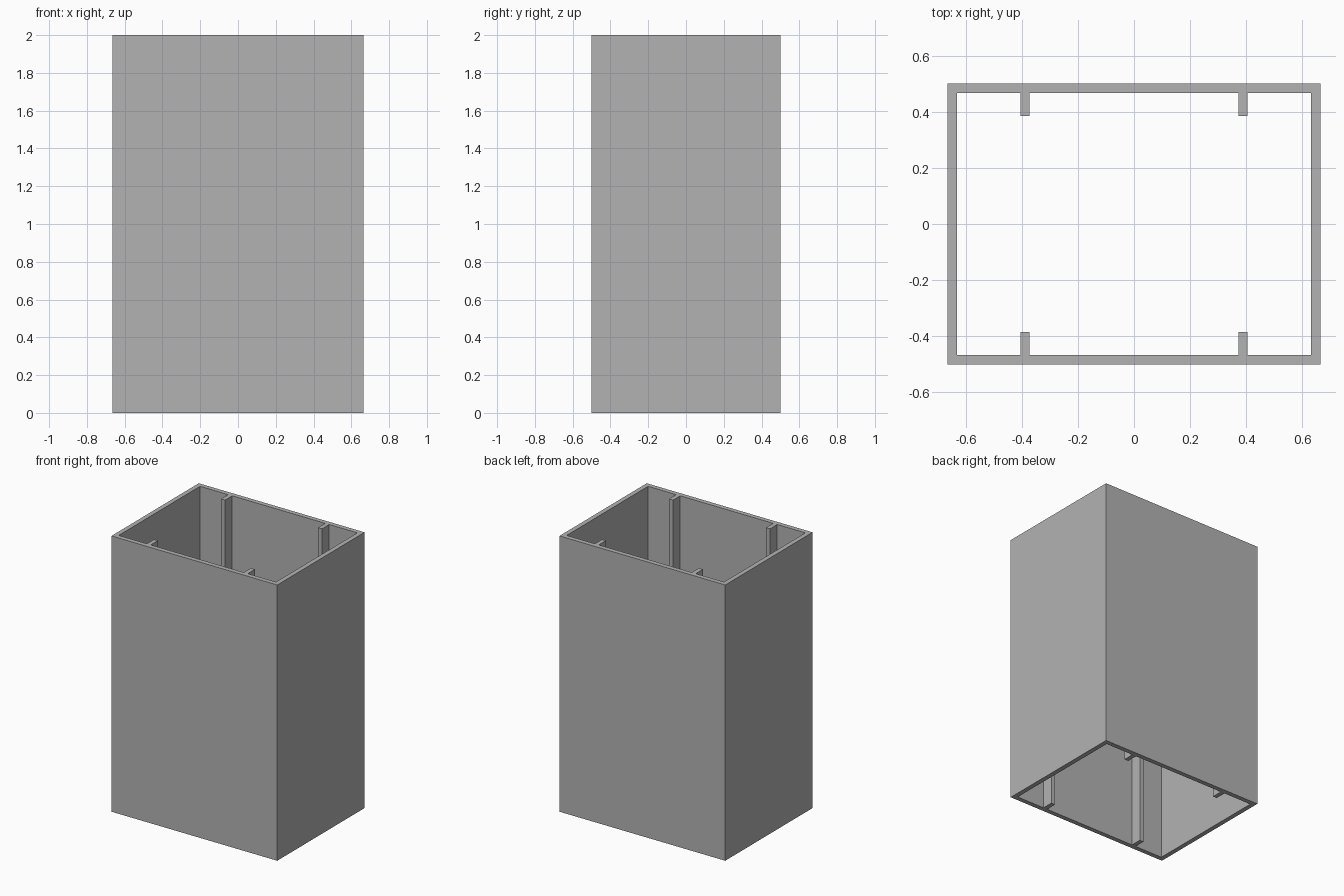
import bpy
import bmesh

cube = bpy.data.objects.get("Cube")
if cube:
    bpy.data.objects.remove(cube, do_unlink=True)

# Dimensions
HX, HY, HEIGHT = 0.665, 0.5, 2.0      # outer half sizes and height
WALL = 0.034
RIB_IN, RIB_OUT, RIB_TIP = 0.373, 0.405, 0.384
IX, IY = HX - WALL, HY - WALL

# Plain grey material
grey = bpy.data.materials.new("grey")
grey.use_nodes = True
colour = (0.45, 0.45, 0.45, 1.0)
grey.diffuse_color = colour
grey.node_tree.nodes["Principled BSDF"].inputs["Base Color"].default_value = colour

# Quarter cross-section: wall strip as paired outer and inner points, plus one rib
outer = [(0, HY), (RIB_IN, HY), (RIB_OUT, HY), (HX, HY), (HX, 0)]
inner = [(0, IY), (RIB_IN, IY), (RIB_OUT, IY), (IX, IY), (IX, 0)]
bm = bmesh.new()
out_v = [bm.verts.new((x, y, 0)) for x, y in outer]
in_v = [bm.verts.new((x, y, 0)) for x, y in inner]
for i in range(len(outer) - 1):
    bm.faces.new((out_v[i], in_v[i], in_v[i + 1], out_v[i + 1]))
tip = [bm.verts.new((x, RIB_TIP, 0)) for x in (RIB_IN, RIB_OUT)]
bm.faces.new((in_v[1], tip[0], tip[1], in_v[2]))

mesh = bpy.data.meshes.new("ribbed_tube")
bm.to_mesh(mesh)
bm.free()
mesh.materials.append(grey)
tube = bpy.data.objects.new("ribbed_tube", mesh)
bpy.context.collection.objects.link(tube)

# Mirror into the full open frame, then raise it to a tube
mirror = tube.modifiers.new("mirror", 'MIRROR')
mirror.use_axis = (True, True, False)
mirror.use_clip = True
raise_up = tube.modifiers.new("height", 'SOLIDIFY')
raise_up.thickness = HEIGHT
raise_up.offset = 1.0
